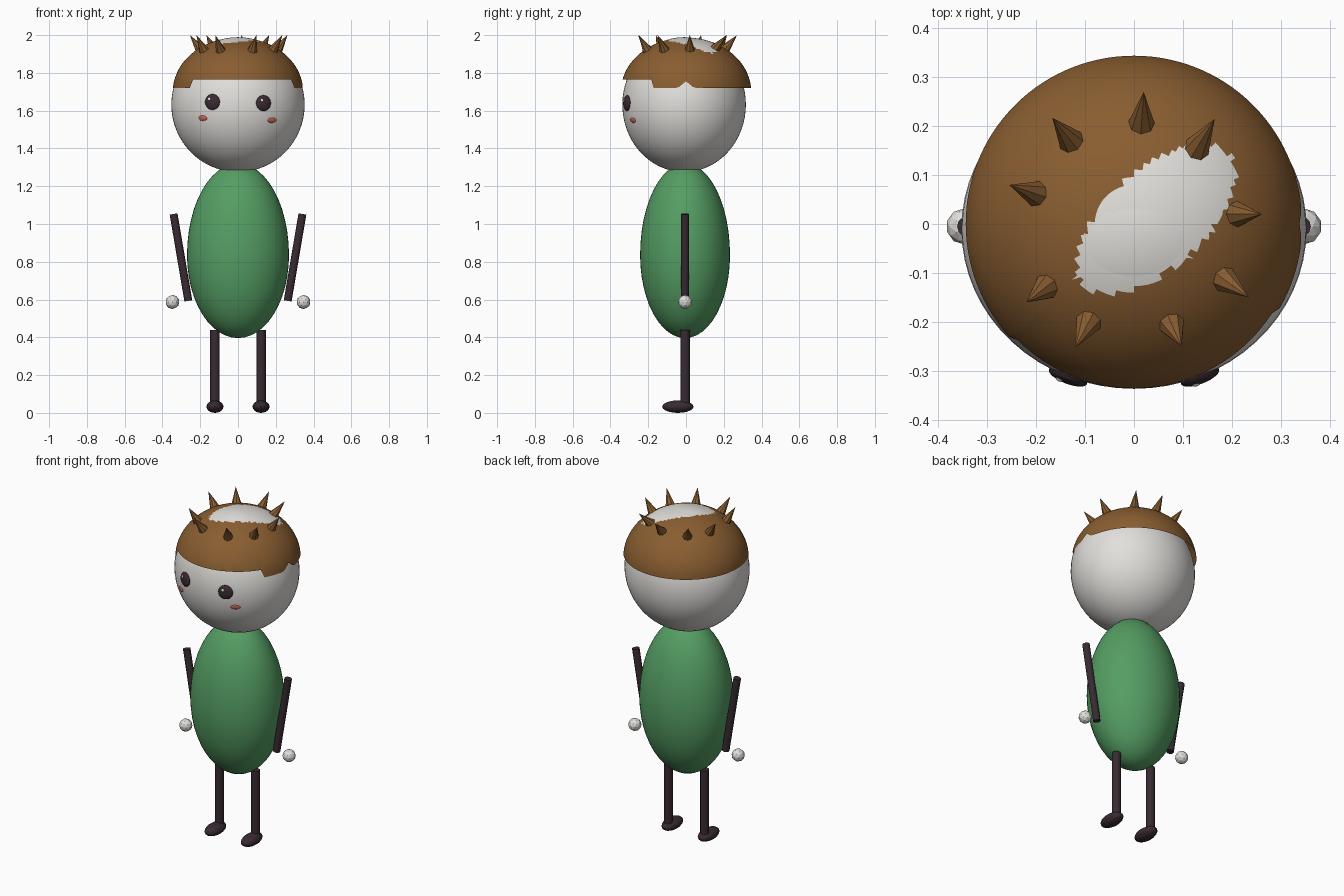
import bpy, bmesh, math
from mathutils import Vector, Matrix

if "Cube" in bpy.data.objects:
    bpy.data.objects.remove(bpy.data.objects["Cube"], do_unlink=True)


def material(name, r, g, b):
    m = bpy.data.materials.new(name)
    m.use_nodes = True
    m.diffuse_color = (r, g, b, 1)
    m.node_tree.nodes["Principled BSDF"].inputs["Base Color"].default_value = (r, g, b, 1)
    return m


WHITE = material("pale skin", 0.76, 0.74, 0.71)
BROWN = material("hair brown", 0.25, 0.11, 0.03)
GREEN = material("body green", 0.09, 0.34, 0.125)
DARK = material("dark plum", 0.04, 0.024, 0.032)
RED = material("cheek red", 0.56, 0.12, 0.09)


def finish(name, bm, mats, smooth=True):
    mesh = bpy.data.meshes.new(name)
    bm.normal_update()
    bm.to_mesh(mesh)
    bm.free()
    for m in mats:
        mesh.materials.append(m)
    ob = bpy.data.objects.new(name, mesh)
    bpy.context.collection.objects.link(ob)
    if smooth:
        bpy.context.view_layer.objects.active = ob
        bpy.ops.object.select_all(action='DESELECT')
        ob.select_set(True)
        bpy.ops.object.shade_smooth_by_angle(angle=math.radians(40))
    return ob


def ellipsoid(name, centre, radii, mat, normal=None, segs=32, lower=1.0):
    """Ball scaled to radii; normal turns its short axis, lower scales the underside."""
    bm = bmesh.new()
    bmesh.ops.create_uvsphere(bm, u_segments=segs, v_segments=segs // 2, radius=1)
    for v in bm.verts:
        v.co = Vector(a * r for a, r in zip(v.co, radii))
        if v.co.z < 0:
            v.co.z *= lower
    if normal is not None:
        bm.transform(normal.to_track_quat('Z', 'Y').to_matrix().to_4x4())
    bm.transform(Matrix.Translation(centre))
    return finish(name, bm, [mat])


def rod(name, start, end, r1, r2, mat, sides=12, smooth=True):
    a, b = Vector(start), Vector(end)
    bm = bmesh.new()
    bmesh.ops.create_cone(bm, cap_ends=True, segments=sides, radius1=r1,
                          radius2=r2, depth=(b - a).length)
    bm.transform(Matrix.Translation((a + b) / 2)
                 @ (b - a).to_track_quat('Z', 'Y').to_matrix().to_4x4())
    return finish(name, bm, [mat], smooth)


# Head and egg-shaped body
HEAD, HEAD_R = Vector((0, -0.01, 1.632)), Vector((0.353, 0.327, 0.357))
ellipsoid("head", HEAD, HEAD_R, WHITE, segs=64)
ellipsoid("body", (0, -0.005, 0.835), (0.27, 0.238, 0.485), GREEN, segs=48, lower=0.905)


# Face details sit on the front of the head
def face_point(x, z):
    dx, dz = x / HEAD_R.x, (z - HEAD.z) / HEAD_R.z
    y = HEAD.y - HEAD_R.y * math.sqrt(1 - dx * dx - dz * dz)
    p = Vector((x, y, z))
    n = Vector((p - HEAD)[i] / HEAD_R[i] ** 2 for i in range(3)).normalized()
    return p, n


for side, x, z, cx, cz in (("left", 0.135, 1.64, 0.18, 1.549),
                           ("right", -0.135, 1.646, -0.187, 1.56)):
    p, n = face_point(x, z)
    ellipsoid(side + "_eye", p, (0.042, 0.042, 0.015), DARK, n, 24)
    p, n = face_point(x - 0.012, z + 0.014)
    ellipsoid(side + "_eye_glint", p + n * 0.012, (0.009, 0.009, 0.005), WHITE, n, 12)
    p, n = face_point(cx, cz)
    ellipsoid(side + "_cheek", p, (0.027, 0.014, 0.006), RED, n, 20)

# Hair cap: dome with a raised fringe and a bald oval on the crown
CAP_Z, CAP_R, CAP_H = 1.70, 0.345, 0.287
SEGS, RINGS = 120, 32


def hem(x, y):
    if y < -0.21 + 0.09 * x:
        return 1.765
    return max(1.72, 1.755 - 0.8 * abs(y)) if x > 0 else 1.72


def on_cap(r):
    return CAP_Z + CAP_H * math.sqrt(max(0, 1 - (r / CAP_R) ** 2))


bm = bmesh.new()
rows = []
for i in range(RINGS):
    row = []
    for j in range(SEGS):
        a = math.tau * j / SEGS
        c, s = math.cos(a), math.sin(a)
        low = math.asin((hem(CAP_R * c, CAP_R * s) - CAP_Z) / CAP_H)
        e = low + (math.pi / 2 - low) * i / RINGS
        r = CAP_R * math.cos(e)
        row.append(bm.verts.new((r * c, r * s, CAP_Z + CAP_H * math.sin(e))))
    rows.append(row)
crown = bm.verts.new((0, 0, CAP_Z + CAP_H))
for j in range(SEGS):
    k = (j + 1) % SEGS
    for lower, upper in zip(rows, rows[1:]):
        bm.faces.new((lower[j], lower[k], upper[k], upper[j]))
    bm.faces.new((rows[-1][j], rows[-1][k], crown))
tilt = Matrix.Rotation(math.radians(-42), 2)
for f in bm.faces:
    p = tilt @ (f.calc_center_median().xy - Vector((0.045, 0.01)))
    f.material_index = int((p.x / 0.2) ** 2 + (p.y / 0.1) ** 2 < 1)
finish("hair_cap", bm, [BROWN, WHITE])

# Ring of spikes: base x, y and tip x, y
SPIKES = ((0.015, 0.2, 0.02, 0.27), (-0.125, 0.165, -0.167, 0.217),
          (-0.195, 0.06, -0.255, 0.08), (-0.175, -0.125, -0.22, -0.16),
          (-0.09, -0.195, -0.12, -0.253), (0.075, -0.2, 0.097, -0.25),
          (0.18, -0.11, 0.235, -0.15), (0.205, 0.02, 0.262, 0.02),
          (0.125, 0.15, 0.165, 0.215))
for i, (bx, by, tx, ty) in enumerate(SPIKES):
    base = (bx, by, on_cap(math.hypot(bx, by)) - 0.015)
    rod(f"hair_spike_{i + 1}", base, (tx, ty, 2.0), 0.03, 0, BROWN, 8, False)

# Limbs
for side, s in (("left", 1), ("right", -1)):
    rod(side + "_arm", (s * 0.263, -0.005, 0.593), (s * 0.341, -0.005, 1.053),
        0.021, 0.021, DARK)
    bm = bmesh.new()
    bmesh.ops.create_icosphere(bm, subdivisions=2, radius=0.037)
    bm.transform(Matrix.Translation((s * 0.347, -0.005, 0.587)))
    finish(side + "_hand", bm, [WHITE], False)
    rod(side + "_leg", (s * 0.122, -0.005, 0.03), (s * 0.122, -0.005, 0.44),
        0.025, 0.025, DARK)
    ellipsoid(side + "_foot", (s * 0.122, -0.043, 0.033), (0.045, 0.083, 0.033), DARK, segs=20)
